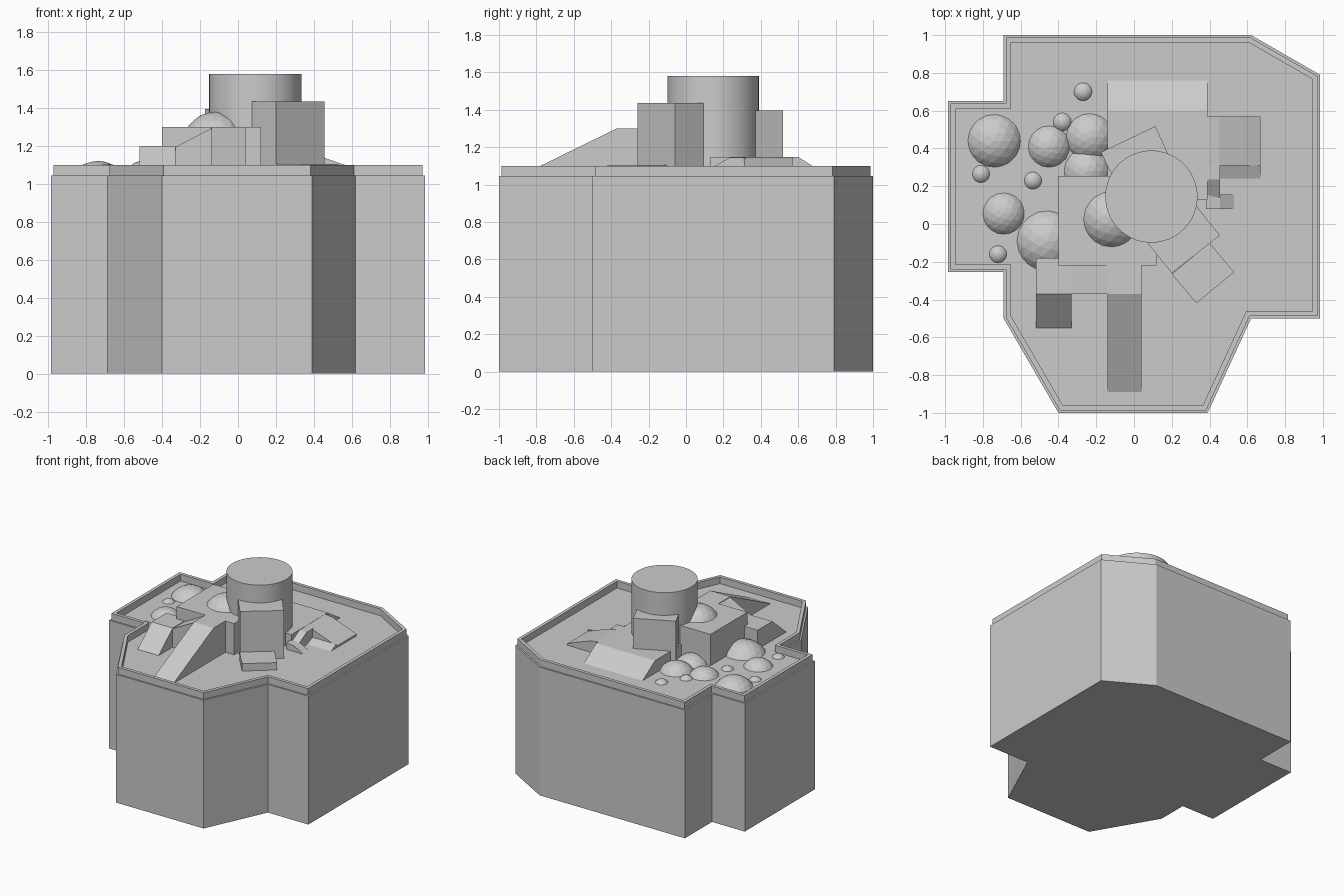
import bpy, bmesh, math
from mathutils import Vector

if "Cube" in bpy.data.objects:
    bpy.data.objects.remove(bpy.data.objects["Cube"])

FLOOR = 1.045   # roof deck height
BASE = 1.02     # roof parts are sunk slightly into the deck


def add_object(name, bm):
    bmesh.ops.recalc_face_normals(bm, faces=bm.faces)
    me = bpy.data.meshes.new(name)
    bm.to_mesh(me)
    bm.free()
    ob = bpy.data.objects.new(name, me)
    bpy.context.collection.objects.link(ob)
    return ob


def prism(name, pts, lo, hi, axis="z"):
    """Extrude a 2D profile: axis z uses (x, y), axis x uses (y, z), axis y uses (x, z)."""
    place = {"z": lambda p, h: (p[0], p[1], h),
             "x": lambda p, h: (h, p[0], p[1]),
             "y": lambda p, h: (p[0], h, p[1])}[axis]
    bm = bmesh.new()
    a = [bm.verts.new(place(p, lo)) for p in pts]
    b = [bm.verts.new(place(p, hi)) for p in pts]
    bm.faces.new(a)
    bm.faces.new(b)
    n = len(pts)
    for i in range(n):
        j = (i + 1) % n
        bm.faces.new((a[i], a[j], b[j], b[i]))
    return add_object(name, bm)


def inset(pts, d):
    """Mitred inward offset of a counter-clockwise outline."""
    out = []
    for i, p in enumerate(pts):
        p = Vector(p)
        e1 = (p - Vector(pts[i - 1])).normalized()
        e2 = (Vector(pts[(i + 1) % len(pts)]) - p).normalized()
        n1, n2 = Vector((-e1.y, e1.x)), Vector((-e2.y, e2.x))
        out.append(p + (n1 + n2) * d / (1 + n1.dot(n2)))
    return out


def dome(name, x, y, r, floor):
    """Faceted sphere cap, radius r where it meets the floor."""
    bm = bmesh.new()
    bmesh.ops.create_icosphere(bm, subdivisions=3, radius=1.184 * r)
    bmesh.ops.translate(bm, verts=bm.verts, vec=(x, y, floor - 0.634 * r))
    return add_object(name, bm)


# Main building body
outline = [(-0.985, -0.255), (-0.69, -0.255), (-0.69, -0.5), (-0.4, -1),
           (0.39, -1), (0.62, -0.5), (0.985, -0.5), (0.985, 0.79),
           (0.62, 1), (-0.69, 1), (-0.69, 0.65), (-0.985, 0.65)]
prism("building_body", outline, 0, FLOOR)

# Parapet ring around the roof
bm = bmesh.new()
rings = [[bm.verts.new((p.x, p.y, z)) for p in inset(outline, d)]
         for d, z in ((0.013, 1.035), (0.013, 1.1), (0.04, 1.1), (0.04, 1.035))]
n = len(outline)
for k in range(4):
    a, b = rings[k], rings[(k + 1) % 4]
    for i in range(n):
        j = (i + 1) % n
        bm.faces.new((a[i], a[j], b[j], b[i]))
add_object("parapet", bm)

# Central platform and front ramps
prism("platform", [(-0.4, -0.22), (0.12, -0.22), (0.12, 0.255), (-0.4, 0.255)], BASE, 1.3)
prism("front_ramp", [(-0.2, BASE), (-0.2, 1.3), (-0.37, 1.3), (-0.89, FLOOR), (-0.89, BASE)],
      -0.14, 0.04, "x")
prism("side_ramp", [(-0.18, BASE), (-0.18, 1.2), (-0.37, 1.2), (-0.55, FLOOR), (-0.55, BASE)],
      -0.52, -0.33, "x")
prism("ramp_link", [(-0.33, BASE), (-0.33, 1.195), (-0.14, 1.295), (-0.14, BASE)],
      -0.37, -0.2, "y")

# Tower cylinder
bm = bmesh.new()
bmesh.ops.create_cone(bm, cap_ends=True, segments=64, radius1=0.244, radius2=0.244,
                      depth=1.58 - BASE)
bmesh.ops.translate(bm, verts=bm.verts, vec=(0.092, 0.145, (1.58 + BASE) / 2))
tower = add_object("tower", bm)
for f in tower.data.polygons:
    f.use_smooth = len(f.vertices) == 4
tower.data.set_sharp_from_angle(angle=math.radians(30))

# Angled boxes attached to the tower
prism("front_annex", [(0.2, -0.26), (0.455, -0.06), (0.33, 0.095), (0.075, -0.105)], BASE, 1.435)
prism("front_step", [(0.33, -0.42), (0.53, -0.255), (0.4, -0.1), (0.2, -0.265)], BASE, 1.105)
prism("back_annex", [(-0.175, 0.38), (-0.06, 0.14), (0.225, 0.275), (0.113, 0.518)], BASE, 1.395)

# Low slab with a sloped back edge
prism("back_slab", [(0.13, BASE), (0.13, 1.148), (0.6, 1.148), (0.76, FLOOR), (0.76, BASE)],
      -0.14, 0.39, "x")

# Right-hand roof wing with its sloped front and small ramp
prism("wing", [(0.38, BASE), (0.38, 1.148), (0.45, 1.14), (0.58, 1.095), (0.67, 1.06), (0.67, BASE)],
      0.31, 0.57, "y")
prism("wing_front_slope", [(0.24, BASE), (0.24, FLOOR), (0.31, 1.075), (0.31, BASE)],
      0.45, 0.67, "x")
prism("wing_ramp", [(0.08, BASE), (0.08, 1.06), (0.155, 1.1), (0.235, 1.145), (0.32, 1.145), (0.32, BASE)],
      0.385, 0.455, "x")
prism("wing_ramp_foot", [(0.38, BASE), (0.38, 1.1), (0.455, 1.09), (0.53, FLOOR), (0.53, BASE)],
      0.08, 0.155, "y")

# Faceted domes on the roof
domes = [(-0.74, 0.44, 0.14), (-0.45, 0.41, 0.11), (-0.235, 0.46, 0.125),
         (-0.25, 0.28, 0.12), (-0.69, 0.055, 0.11), (-0.46, -0.09, 0.16),
         (-0.27, 0.70, 0.048), (-0.38, 0.54, 0.048), (-0.81, 0.265, 0.046),
         (-0.535, 0.23, 0.046), (-0.72, -0.16, 0.046)]
for i, (x, y, r) in enumerate(domes):
    dome(f"roof_dome_{i + 1}", x, y, r, FLOOR)
dome("platform_dome", -0.12, 0.025, 0.147, 1.3)
